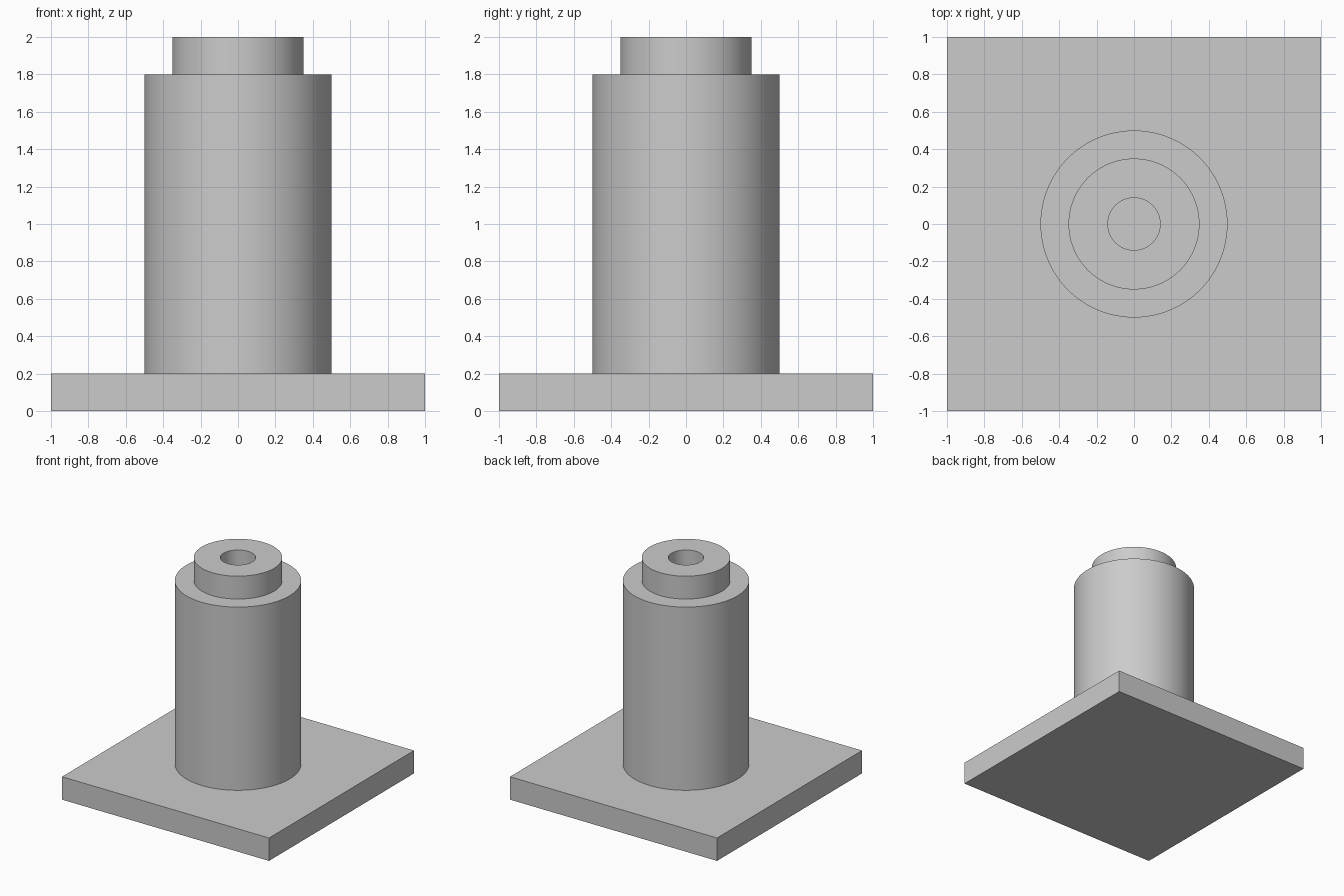
import bpy
import bmesh
import math

cube = bpy.data.objects.get("Cube")
if cube:
    bpy.data.objects.remove(cube, do_unlink=True)

# Single plain grey
GREY = (0.6, 0.6, 0.6, 1)
grey = bpy.data.materials.new("plain grey")
grey.use_nodes = True
grey.diffuse_color = GREY
grey.node_tree.nodes["Principled BSDF"].inputs["Base Color"].default_value = GREY

PLATE_TOP, SHOULDER, TOP = 0.2, 1.8, 2.0
BODY_R, NECK_R, BORE_R = 0.5, 0.35, 0.14
SIDES = 96


def add_object(name, bm):
    bmesh.ops.recalc_face_normals(bm, faces=bm.faces)
    mesh = bpy.data.meshes.new(name)
    bm.to_mesh(mesh)
    bm.free()
    mesh.materials.append(grey)
    obj = bpy.data.objects.new(name, mesh)
    bpy.context.collection.objects.link(obj)
    return obj


# Square base plate
bm = bmesh.new()
bmesh.ops.create_cube(bm, size=2)
for v in bm.verts:
    v.co.z = PLATE_TOP if v.co.z > 0 else 0
add_object("base_plate", bm)

# Stepped column with a central bore, turned from one profile
profile = [(BODY_R, PLATE_TOP), (BODY_R, SHOULDER), (NECK_R, SHOULDER),
           (NECK_R, TOP), (BORE_R, TOP), (BORE_R, PLATE_TOP)]
bm = bmesh.new()
verts = [bm.verts.new((r, 0, z)) for r, z in profile]
edges = [bm.edges.new(pair) for pair in zip(verts, verts[1:])]
bmesh.ops.spin(bm, geom=verts + edges, cent=(0, 0, 0), axis=(0, 0, 1),
               angle=math.tau, steps=SIDES, use_merge=True)
bmesh.ops.remove_doubles(bm, verts=bm.verts, dist=0.0001)
column = add_object("stepped_column", bm)

# Smooth round walls, sharp rims
bpy.ops.object.select_all(action="DESELECT")
column.select_set(True)
bpy.context.view_layer.objects.active = column
bpy.ops.object.shade_smooth_by_angle(angle=math.radians(30))
